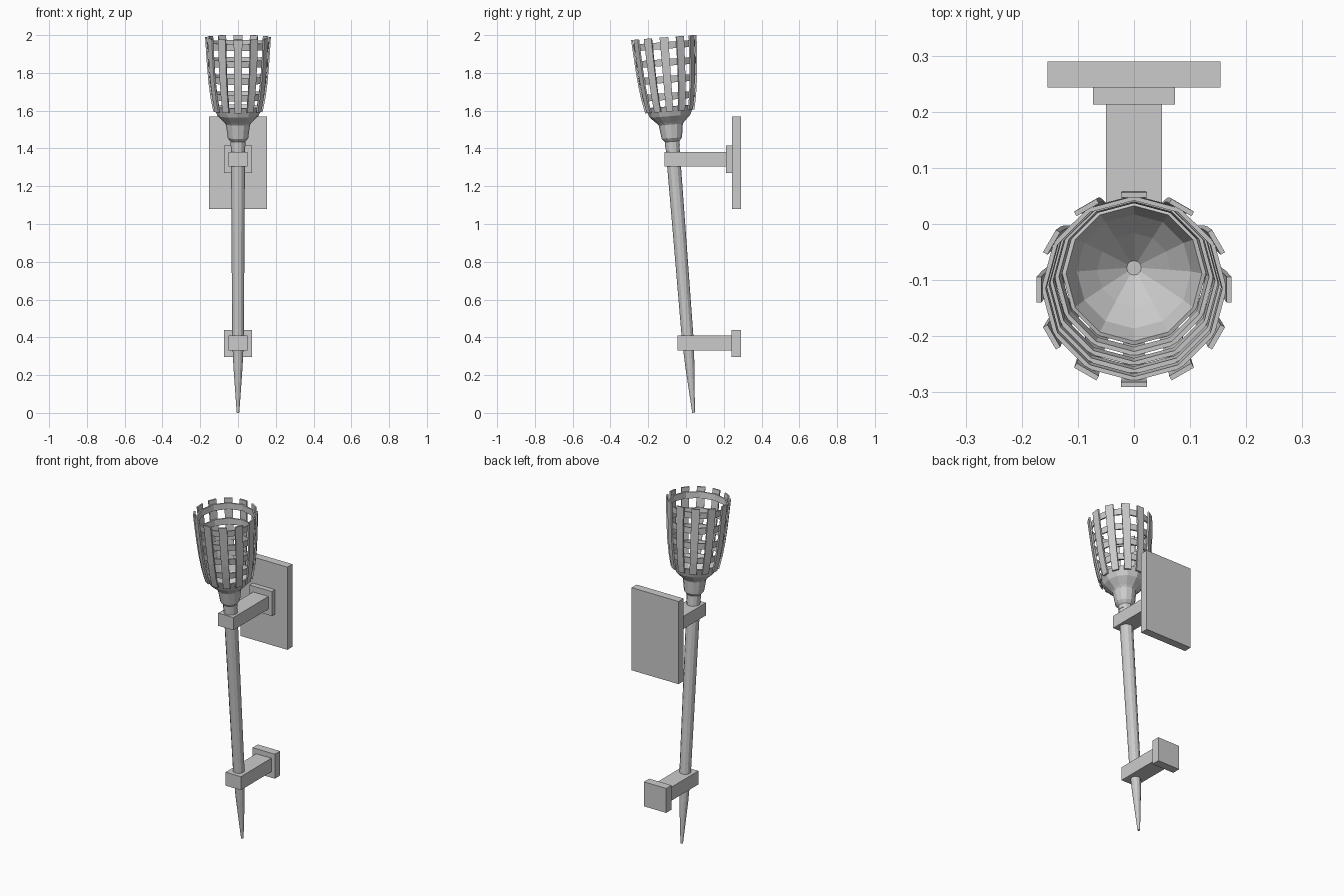
import bpy, bmesh, math
from mathutils import Matrix, Vector

if "Cube" in bpy.data.objects:
    bpy.data.objects.remove(bpy.data.objects["Cube"])

N = 12
# The torch leans forward: local frame with z along its axis
TILT = Matrix.Translation((0, 0.04, 0.001)) @ Matrix.Rotation(math.radians(4.52), 4, 'X')


def finish(bm, name, matrix=None):
    bmesh.ops.recalc_face_normals(bm, faces=bm.faces)
    if matrix is not None:
        bm.transform(matrix)
    me = bpy.data.meshes.new(name)
    bm.to_mesh(me)
    bm.free()
    ob = bpy.data.objects.new(name, me)
    bpy.context.collection.objects.link(ob)
    return ob


def lathe(name, profile, closed=False):
    """Revolve (radius, height) points; cap the ends or close into a ring."""
    bm = bmesh.new()
    loops = [[bm.verts.new((r * math.cos(math.tau * i / N), r * math.sin(math.tau * i / N), z))
              for i in range(N)] for r, z in profile]
    pairs = list(zip(loops, loops[1:] + loops[:1]))
    for a, b in pairs if closed else pairs[:-1]:
        for i in range(N):
            j = (i + 1) % N
            bm.faces.new((a[i], a[j], b[j], b[i]))
    if not closed:
        bm.faces.new(loops[0])
        bm.faces.new(loops[-1])
    return finish(bm, name, TILT)


def box(name, x, y0, y1, z0, z1):
    bm = bmesh.new()
    bmesh.ops.create_cube(bm, size=1)
    bm.transform(Matrix.Translation((0, (y0 + y1) / 2, (z0 + z1) / 2))
                 @ Matrix.Diagonal((2 * x, y1 - y0, z1 - z0, 1)))
    return finish(bm, name)


# Shaft with pointed tip
lathe("shaft", [(0.007, 0), (0.024, 0.24), (0.031, 0.39), (0.037, 1.40), (0.037, 1.45)])

# Collar and bowl, hollow inside
lathe("bowl", [(0.039, 1.415), (0.039, 1.44), (0.054, 1.458), (0.064, 1.53),
               (0.072, 1.54), (0.108, 1.575), (0.128, 1.625),
               (0.121, 1.627), (0.102, 1.582), (0.066, 1.545), (0.013, 1.50)])

# Basket outline, shared by the slats and hoops (inner slat surface)
OUTLINE = [(0.122, 1.60), (0.136, 1.67), (0.147, 1.75), (0.155, 1.84), (0.161, 1.93), (0.165, 1.993)]


def radius_at(z):
    for (r0, z0), (r1, z1) in zip(OUTLINE, OUTLINE[1:]):
        if z <= z1:
            return r0 + (r1 - r0) * (z - z0) / (z1 - z0)
    return OUTLINE[-1][0]


# Upright slats
bm = bmesh.new()
for k in range(N):
    rot = Matrix.Rotation(math.tau * k / N, 3, 'Z')
    rings = []
    for i, (r, z) in enumerate(OUTLINE):
        w = 0.019 + 0.004 * i / 5
        rings.append([bm.verts.new(rot @ Vector(p)) for p in
                      ((r, -w, z), (r + 0.009, -w, z), (r + 0.009, w, z), (r, w, z))])
    for a, b in zip(rings, rings[1:]):
        for i in range(4):
            j = (i + 1) % 4
            bm.faces.new((a[i], a[j], b[j], b[i]))
    bm.faces.new(rings[0])
    bm.faces.new(rings[-1])
finish(bm, "basket_slats", TILT)

# Horizontal hoops
for n, z in enumerate((1.68, 1.77, 1.86, 1.95)):
    lo, hi, h = radius_at(z - 0.018), radius_at(z + 0.018), 0.018
    lathe(f"basket_hoop_{n + 1}", [(lo + 0.002, z - h), (hi + 0.002, z + h),
                                   (hi - 0.006, z + h), (lo - 0.006, z - h)], closed=True)

# Wall brackets
box("upper_arm", 0.05, -0.115, 0.214, 1.305, 1.38)
box("upper_mount", 0.073, 0.213, 0.244, 1.27, 1.415)
box("wall_plate", 0.154, 0.243, 0.29, 1.08, 1.57)
box("lower_arm", 0.05, -0.045, 0.242, 0.33, 0.41)
box("lower_mount", 0.073, 0.241, 0.29, 0.295, 0.44)
